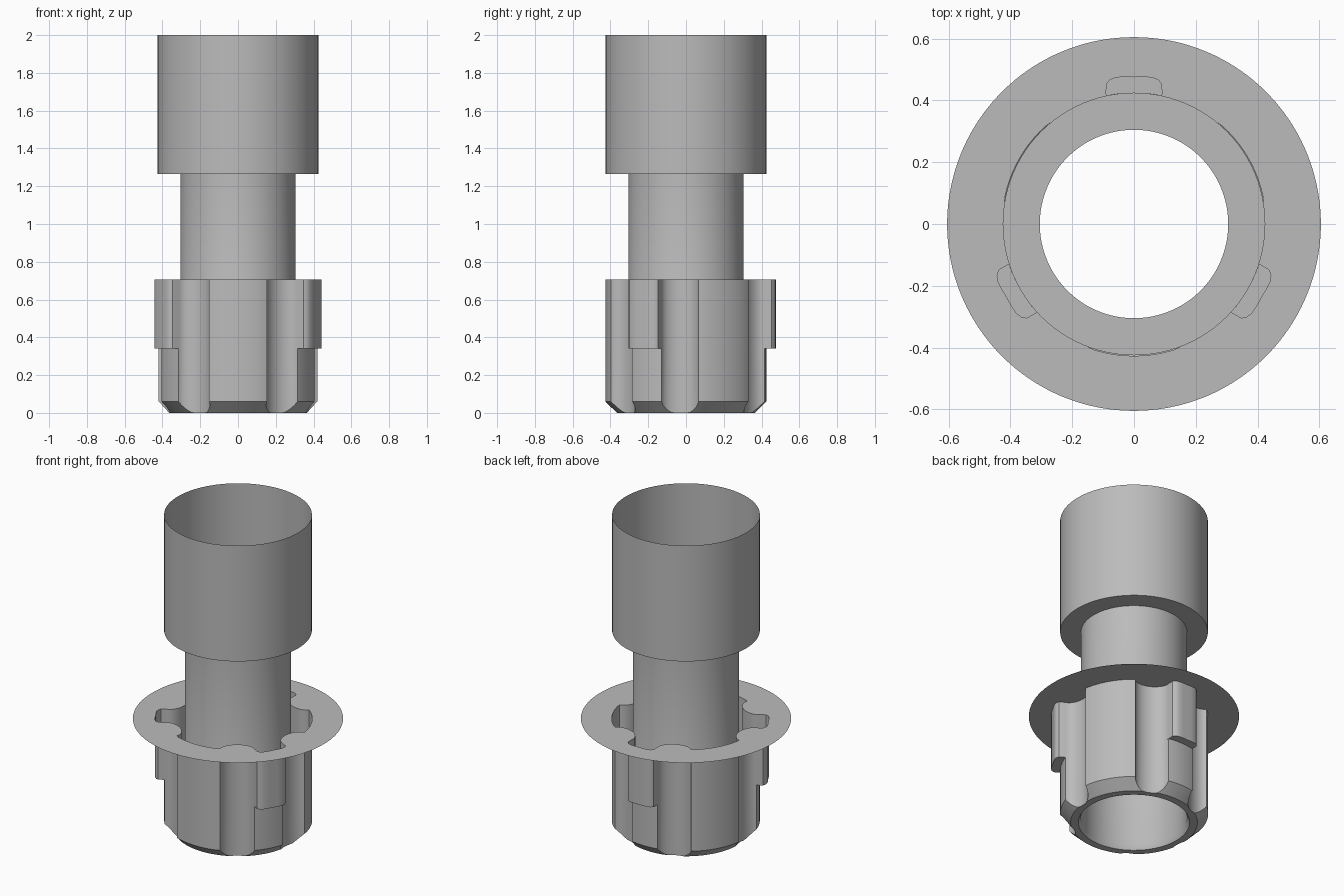
import bpy, bmesh, math

cube = bpy.data.objects.get("Cube")
if cube:
    bpy.data.objects.remove(cube, do_unlink=True)

GREY = (0.5, 0.5, 0.5, 1.0)
mat = bpy.data.materials.new("plain grey")
mat.use_nodes = True
mat.diffuse_color = GREY
mat.node_tree.nodes["Principled BSDF"].inputs["Base Color"].default_value = GREY


def loft(name, rings):
    """Skin closed rings of points, given from the bottom up."""
    bm = bmesh.new()
    loops = [[bm.verts.new(p) for p in ring] for ring in rings]
    for low, high in zip(loops, loops[1:]):
        n = len(low)
        for i in range(n):
            j = (i + 1) % n
            bm.faces.new((low[i], low[j], high[j], high[i]))
    bmesh.ops.remove_doubles(bm, verts=bm.verts[:], dist=1e-5)
    mesh = bpy.data.meshes.new(name)
    bm.to_mesh(mesh)
    bm.free()
    mesh.materials.append(mat)
    obj = bpy.data.objects.new(name, mesh)
    bpy.context.collection.objects.link(obj)
    bpy.ops.object.select_all(action='DESELECT')
    obj.select_set(True)
    bpy.context.view_layer.objects.active = obj
    bpy.ops.object.shade_smooth_by_angle(angle=math.radians(30))
    return obj


def polar(angle, r, z):
    return (r * math.cos(angle), r * math.sin(angle), z)


WALL, FOOT, TOP, SHELF = 0.425, 0.365, 0.705, 0.34
LUG_EDGE, PANEL_EDGE, DEPTH = 12.1, 39.0, 0.07

# Half of one third of the socket: (degrees from lug, lower radius, upper radius)
half = [(0, WALL, 0.475), (3.5, WALL, 0.477), (7.0, WALL, 0.478),
        (9.5, WALL, 0.473), (11.2, WALL, 0.462), (LUG_EDGE, WALL, WALL + 0.004)]
steps = 16
for k in range(1, steps + 1):
    u = -math.cos(math.pi * k / steps)
    deg = LUG_EDGE + (PANEL_EDGE - LUG_EDGE) * (u + 1) / 2
    r = WALL - DEPTH * math.sqrt(max(0, 1 - u * u))
    half.append((deg, r, r))
for k in range(1, 7):
    half.append((PANEL_EDGE + (60 - PANEL_EDGE) * k / 6, WALL + 0.002, WALL + 0.002))
third = [(-d, lo, up) for d, lo, up in reversed(half[1:-1])] + half
outline = [(math.radians(d + centre), lo, up)
           for centre in (90, 210, 330) for d, lo, up in third]

# Fluted socket with bevelled foot and three lugs
loft("fluted_socket", [
    [polar(a, 0.32, 0) for a, lo, up in outline],
    [polar(a, min(lo, FOOT), 0) for a, lo, up in outline],
    [polar(a, lo, min(0.06, max(0, lo - FOOT))) for a, lo, up in outline],
    [polar(a, lo, SHELF) for a, lo, up in outline],
    [polar(a, up, SHELF) for a, lo, up in outline],
    [polar(a, up, TOP) for a, lo, up in outline],
])

# Thin flange around the socket mouth
loft("flange", [
    [polar(a, up, TOP) for a, lo, up in outline],
    [polar(a, 0.605, TOP) for a, lo, up in outline],
])


def revolve(name, profile, sides=96):
    turn = 2 * math.pi / sides
    return loft(name, [[polar(i * turn, r, z) for i in range(sides)] for r, z in profile])


# Inner tube and the wider open sleeve above it
revolve("inner_tube", [(0.32, 0), (0.305, 0.03), (0.305, 1.265)])
revolve("upper_sleeve", [(0.305, 1.265), (WALL, 1.265), (WALL, 2.0)])
